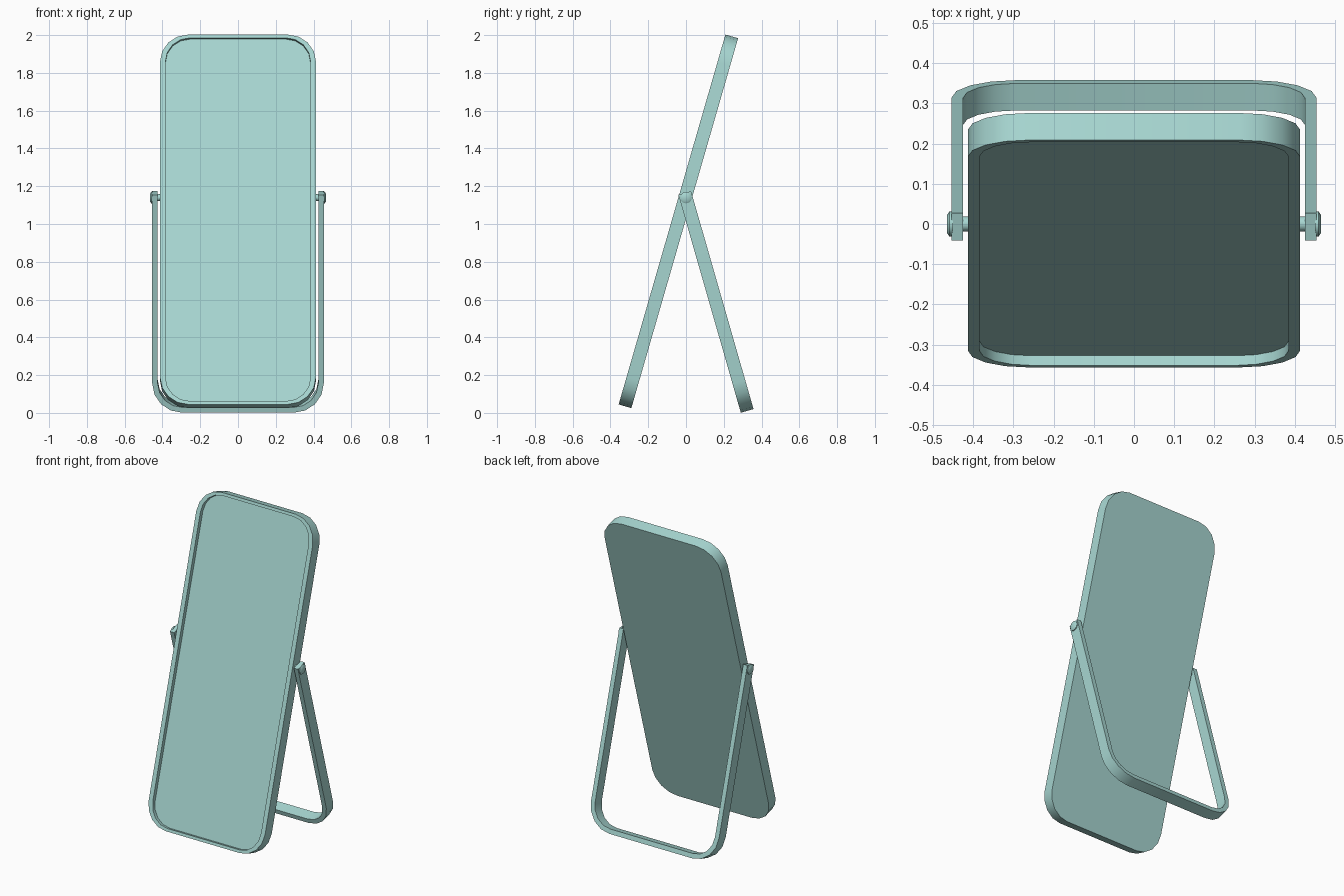
import bpy, bmesh
from math import radians, sin, cos, pi

cube = bpy.data.objects.get("Cube")
if cube:
    bpy.data.objects.remove(cube, do_unlink=True)

PIVOT_Z = 1.14
THICK = 0.07
STEPS = 4  # segments in each rounded corner

teal = bpy.data.materials.new("pale_teal")
teal.use_nodes = True
colour = (0.39, 0.68, 0.645, 1)
teal.diffuse_color = colour
teal.node_tree.nodes["Principled BSDF"].inputs["Base Color"].default_value = colour


def corner(cx, cz, r, start):
    """Quarter arc, counter-clockwise from the start angle in degrees."""
    angles = [radians(start + 90 * i / STEPS) for i in range(STEPS + 1)]
    return [(cx + r * cos(a), cz + r * sin(a)) for a in angles]


def rounded_rect(half, bottom, top, r):
    x = half - r
    return (corner(x, top - r, r, 0) + corner(-x, top - r, r, 90)
            + corner(-x, bottom + r, r, 180) + corner(x, bottom + r, r, 270))


def ring(bm, points, y):
    return [bm.verts.new((x, y, z)) for x, z in points]


def bridge(bm, a, b):
    for i in range(len(a)):
        j = (i + 1) % len(a)
        bm.faces.new((a[i], a[j], b[j], b[i]))


def finish(bm, name, location, tilt=0):
    bmesh.ops.recalc_face_normals(bm, faces=bm.faces)
    mesh = bpy.data.meshes.new(name)
    bm.to_mesh(mesh)
    bm.free()
    mesh.materials.append(teal)
    obj = bpy.data.objects.new(name, mesh)
    bpy.context.collection.objects.link(obj)
    obj.location = location
    obj.rotation_euler.x = radians(tilt)
    bpy.ops.object.select_all(action="DESELECT")
    obj.select_set(True)
    bpy.context.view_layer.objects.active = obj
    bpy.ops.object.shade_smooth_by_angle(angle=radians(35))
    return obj


# Mirror panel: rounded slab with a thin rim and a recessed glass face
bm = bmesh.new()
bottom, top, rim = -1.15, 0.888, 0.018
outer = rounded_rect(0.413, bottom, top, 0.15)
inner = rounded_rect(0.384, bottom + rim, top - rim, 0.13)
front = -THICK / 2
loops = [ring(bm, outer, -front), ring(bm, outer, front),
         ring(bm, inner, front), ring(bm, inner, front + 0.025)]
for a, b in zip(loops, loops[1:]):
    bridge(bm, a, b)
bm.faces.new(loops[0])
bm.faces.new(loops[-1])
finish(bm, "mirror_panel", (0, -0.004, PIVOT_Z), -16.1)

# U-shaped support stand, made from a flat bar bent round the panel
bm = bmesh.new()
bar, half, foot, head, r = 0.029, 0.454, -1.175, 0.025, 0.16


def u_path(inset):
    x, z, rad = half - inset, foot + inset, r - inset
    return ([(-x, head)] + corner(-x + rad, z + rad, rad, 180)
            + corner(x - rad, z + rad, rad, 270) + [(x, head)])


sections = []
for (ox, oz), (ix, iz) in zip(u_path(0), u_path(bar)):
    sections.append([bm.verts.new(p) for p in (
        (ox, front, oz), (ox, -front, oz), (ix, -front, iz), (ix, front, iz))])
for a, b in zip(sections, sections[1:]):
    bridge(bm, a, b)
bm.faces.new(sections[0])
bm.faces.new(sections[-1])
finish(bm, "support_stand", (0, 0, PIVOT_Z), 16)

# Hinge pins: thin shaft through each leg with a chamfered round head outside
for side, name in ((1, "left"), (-1, "right")):
    bm = bmesh.new()
    profile = [(0.405, 0.019), (0.45, 0.019), (0.45, 0.031),
               (0.459, 0.031), (0.465, 0.022)]
    rings = []
    for x, rad in profile:
        rings.append([bm.verts.new((side * x, rad * cos(k * pi / 6), rad * sin(k * pi / 6)))
                      for k in range(12)])
    for a, b in zip(rings, rings[1:]):
        bridge(bm, a, b)
    bm.faces.new(rings[0])
    bm.faces.new(rings[-1])
    finish(bm, name + "_hinge_pin", (0, 0, PIVOT_Z))
